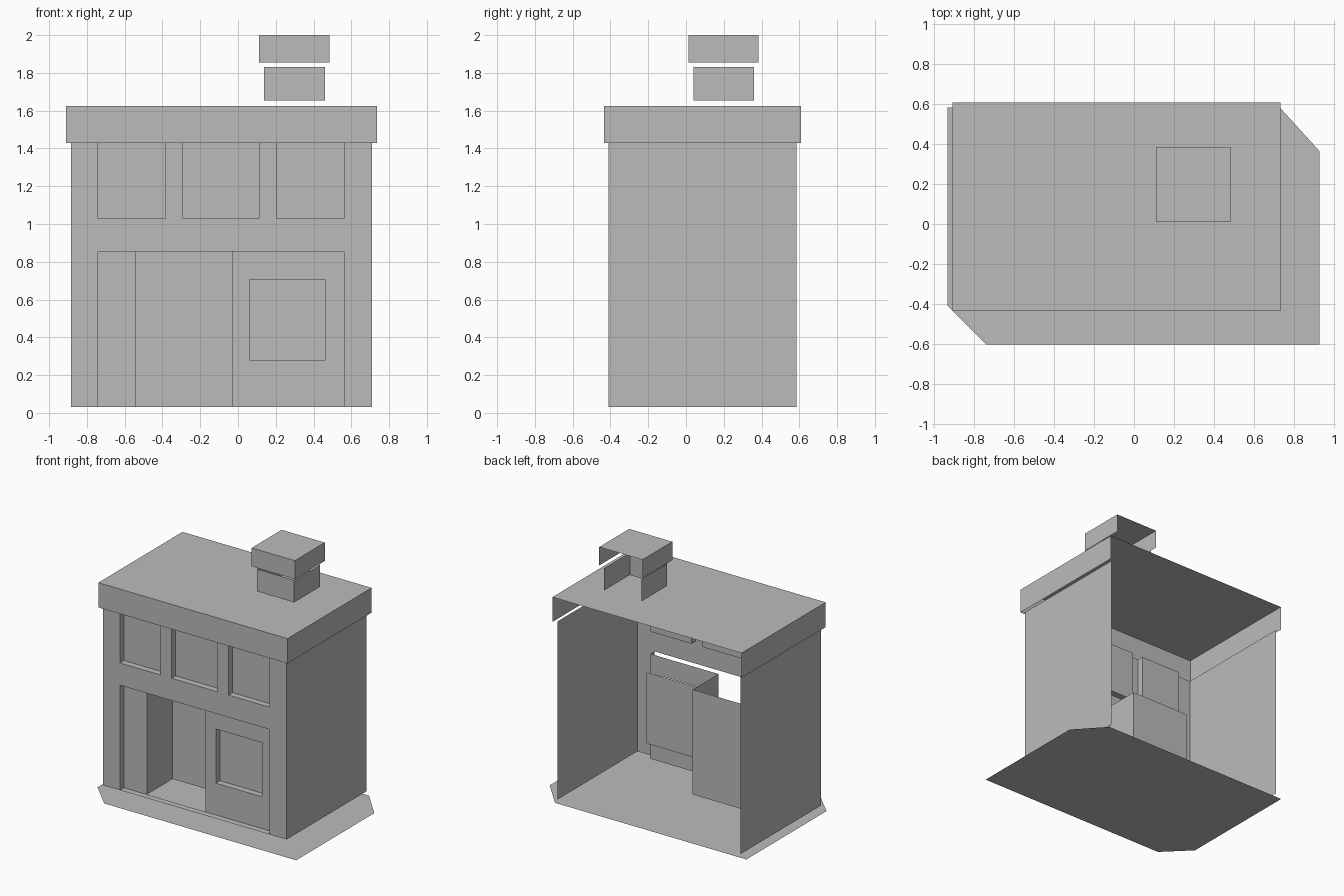
import bpy
import bmesh

cube = bpy.data.objects.get("Cube")
if cube:
    bpy.data.objects.remove(cube, do_unlink=True)

stone = bpy.data.materials.new("plain_grey")
stone.use_nodes = True
grey = (0.5, 0.5, 0.5, 1)
stone.diffuse_color = grey
stone.node_tree.nodes["Principled BSDF"].inputs["Base Color"].default_value = grey


def build(name, polygons):
    """Make one object from a list of polygons, welding shared corners."""
    bm = bmesh.new()
    for poly in polygons:
        bm.faces.new([bm.verts.new(p) for p in poly])
    bmesh.ops.remove_doubles(bm, verts=bm.verts, dist=0.0005)
    mesh = bpy.data.meshes.new(name)
    bm.to_mesh(mesh)
    bm.free()
    mesh.materials.append(stone)
    obj = bpy.data.objects.new(name, mesh)
    bpy.context.collection.objects.link(obj)
    return obj


def front_quad(x0, x1, z0, z1, y):
    return [(x0, y, z0), (x1, y, z0), (x1, y, z1), (x0, y, z1)]


def side_quad(x, y0, y1, z0, z1, left=True):
    quad = [(x, y0, z0), (x, y1, z0), (x, y1, z1), (x, y0, z1)]
    return quad if left else quad[::-1]


def flat_quad(x0, x1, y0, y1, z):
    return [(x0, y0, z), (x1, y0, z), (x1, y1, z), (x0, y1, z)]


def open_shell(name, x0, x1, y0, y1, z0, z1, top=True, front=True):
    """Box open at the back and the bottom."""
    polys = [side_quad(x1, y0, y1, z0, z1), side_quad(x0, y0, y1, z0, z1, False)]
    if front:
        polys.append(front_quad(x0, x1, z0, z1, y0))
    if top:
        polys.append(flat_quad(x0, x1, y0, y1, z1))
    return build(name, polys)


def pierced_wall(name, y, xs, zs, holes):
    """Upright grid of panels that leaves out the cells inside the holes."""
    polys = []
    for a, b in zip(xs, xs[1:]):
        for c, d in zip(zs, zs[1:]):
            mx, mz = (a + b) / 2, (c + d) / 2
            if not any(h[0] < mx < h[1] and h[2] < mz < h[3] for h in holes):
                polys.append(front_quad(a, b, c, d, y))
    obj = build(name, polys)
    # merge coplanar cells into clean panels
    bm = bmesh.new()
    bm.from_mesh(obj.data)
    bmesh.ops.dissolve_limit(bm, angle_limit=0.01, verts=bm.verts, edges=bm.edges)
    bm.to_mesh(obj.data)
    bm.free()


def reveal(x0, x1, z0, z1, y0, y1):
    """Jambs and sill of an opening."""
    return [side_quad(x0, y0, y1, z0, z1), side_quad(x1, y0, y1, z0, z1, False),
            flat_quad(x0, x1, y0, y1, z0)]


LEFT, RIGHT = -0.885, 0.71
FRONT, BACK = -0.41, 0.585
FLOOR, EAVES = 0.03, 1.43
RECESS, INNER, PORCH = -0.36, -0.31, -0.04
SILL, HEAD = 1.03, 0.855

# ground slab with two clipped corners
build("ground_slab", [[(-0.935, BACK, 0), (-0.935, FRONT, 0), (-0.74, -0.605, 0),
                       (0.93, -0.605, 0), (0.93, 0.365, 0), (0.73, BACK, 0)]])

# side walls
open_shell("side_walls", LEFT, RIGHT, FRONT, BACK, FLOOR, EAVES, top=False, front=False)

# front wall with three upper windows and one wide shop opening
uppers = [(-0.74, -0.385), (-0.29, 0.11), (0.205, 0.56)]
holes = [(a, b, SILL, EAVES) for a, b in uppers] + [(-0.74, 0.56, FLOOR, HEAD)]
xs = [LEFT] + [x for pair in uppers for x in pair] + [RIGHT]
pierced_wall("front_wall", FRONT, xs, [FLOOR, HEAD, SILL, EAVES], holes)

# upper windows
for side, (a, b) in zip(("right", "middle", "left"), uppers):
    build("upper_window_" + side, reveal(a, b, SILL, EAVES, FRONT, RECESS)
          + [front_quad(a, b, SILL, EAVES, RECESS)])

# shop front surround and plain pier beside the porch
build("shop_surround", reveal(-0.74, 0.56, FLOOR, HEAD, FRONT, RECESS))
build("porch_pier", [front_quad(-0.74, -0.54, FLOOR, HEAD, RECESS)])

# deep porch with the door panel
build("porch", [side_quad(-0.54, RECESS, PORCH, FLOOR, HEAD),
                side_quad(-0.03, RECESS, PORCH, FLOOR, HEAD, False),
                front_quad(-0.54, -0.03, FLOOR, HEAD, PORCH)])

# shop panel and its display window
pierced_wall("shop_panel", RECESS, [-0.03, 0.06, 0.46, 0.56],
             [FLOOR, 0.28, 0.705, HEAD], [(0.06, 0.46, 0.28, 0.705)])
build("shop_window_reveal", reveal(0.06, 0.46, 0.28, 0.705, RECESS, INNER))
build("shop_window_pane", [front_quad(-0.03, 0.56, 0.17, 0.73, INNER)])

# roof and chimney
open_shell("roof", -0.91, 0.735, -0.435, 0.61, EAVES, 1.625)
open_shell("chimney_stack", 0.137, 0.46, 0.04, 0.36, 1.655, 1.83, top=False)
open_shell("chimney_cap", 0.11, 0.485, 0.013, 0.385, 1.855, 2.0)
